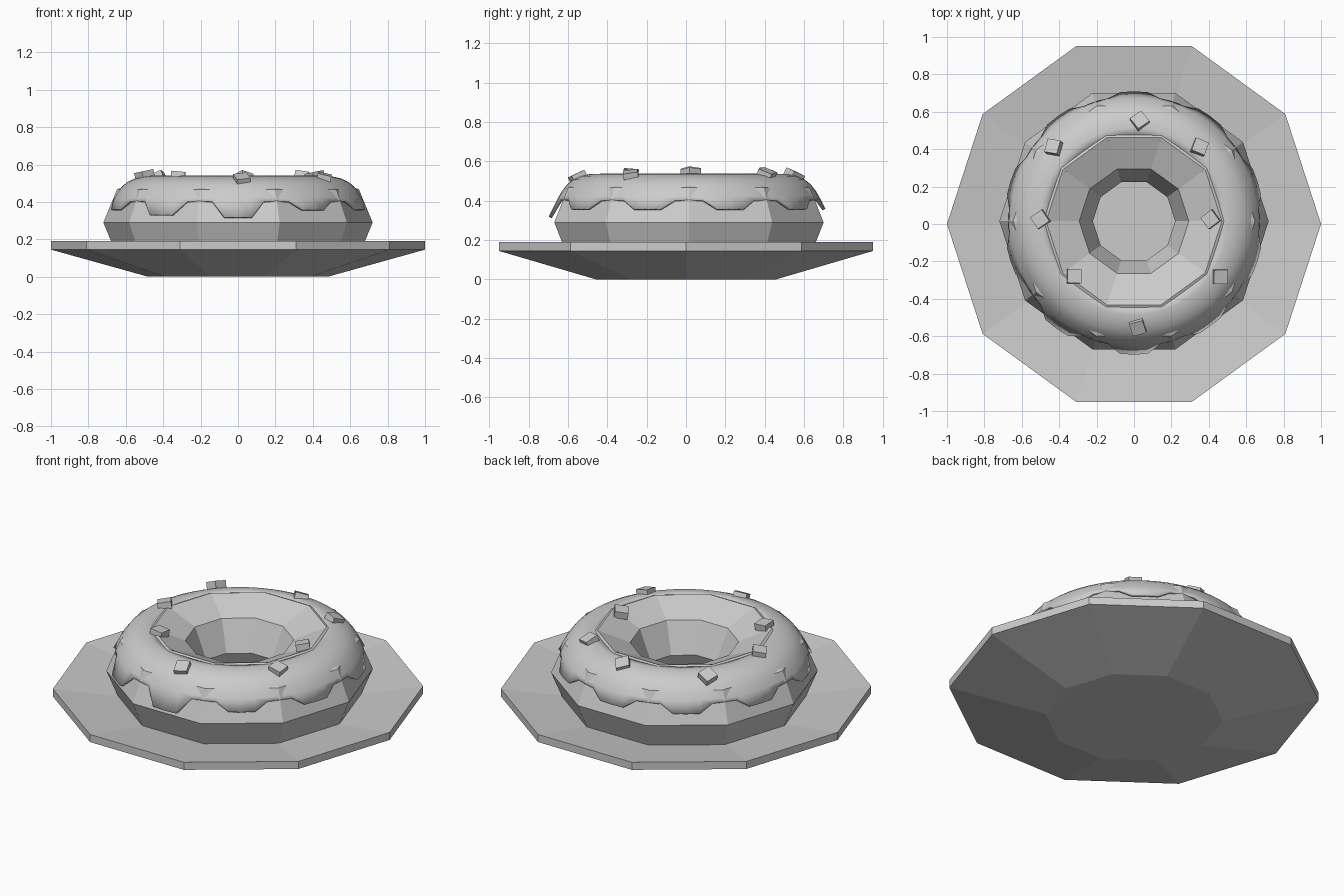
import bpy, bmesh, math
from mathutils import Vector, Matrix

if "Cube" in bpy.data.objects:
    bpy.data.objects.remove(bpy.data.objects["Cube"])

CY = 0.015            # small offset of the ring centre
R, r, ZC = 0.47, 0.25, 0.29


def finish(name, bm, smooth=False):
    bmesh.ops.recalc_face_normals(bm, faces=bm.faces)
    me = bpy.data.meshes.new(name)
    bm.to_mesh(me)
    bm.free()
    ob = bpy.data.objects.new(name, me)
    bpy.context.collection.objects.link(ob)
    for p in me.polygons:
        p.use_smooth = smooth
    return ob


def lathe(name, rings, n, cy=0, closed=False, caps=False, smooth=False):
    """rings: list of functions step -> (radius, z), swept in n steps from the front"""
    bm = bmesh.new()
    grid = []
    for f in rings:
        row = []
        for k in range(n):
            a = -math.pi / 2 + 2 * math.pi * (k + (0.5 if n == 10 else 0)) / n
            rad, z = f(k)
            row.append(bm.verts.new((rad * math.cos(a), cy + rad * math.sin(a), z)))
        grid.append(row)
    m = len(grid)
    for i in range(m if closed else m - 1):
        p, q = grid[i], grid[(i + 1) % m]
        for k in range(n):
            j = (k + 1) % n
            bm.faces.new((p[k], p[j], q[j], q[k]))
    if caps:
        bm.faces.new(grid[0])
        bm.faces.new(grid[-1])
    return finish(name, bm, smooth)


def const(p):
    return lambda k: p


# Ten-sided shallow dish
lathe("plate", [const(p) for p in [(0.48, 0), (1, 0.145), (1, 0.19), (0.48, 0.12)]],
      10, caps=True)

# Low-poly dough ring
section = [(R + r * math.cos(i * math.pi / 4), ZC + r * math.sin(i * math.pi / 4))
           for i in range(8)]
lathe("dough_ring", [const(p) for p in section], 10, CY, closed=True)


# Icing shell with ten drips; the front two hang lower
def drip_edge(k):
    if (k + 1) % 6 > 2:
        return (0.672, 0.405)
    drip = ((k + 1) // 6) % 10
    if drip == 0:
        return (0.713, 0.32)
    if drip == 9:
        return (0.708, 0.333)
    return (0.694, 0.36)


profile = [(0.45, 0.533), (0.50, 0.537), (0.55, 0.526), (0.59, 0.507),
           (0.62, 0.483), (0.645, 0.45), (0.66, 0.425)]
icing = lathe("icing", [const(p) for p in profile] + [drip_edge], 60, CY, smooth=True)
mod = icing.modifiers.new("thickness", 'SOLIDIFY')
mod.thickness = 0.014
mod.offset = -1

# Sprinkles: x, y, z, tilt outwards (deg), twist (deg)
sprinkles = [
    (0.03, 0.55, 0.53, 25, 40), (-0.43, 0.41, 0.53, 28, 30),
    (0.35, 0.41, 0.535, 22, 20), (-0.50, 0.025, 0.545, 12, 35),
    (0.41, 0.025, 0.54, -12, 35), (-0.32, -0.28, 0.54, -8, 45),
    (0.46, -0.28, 0.53, 15, 32), (0.02, -0.55, 0.52, 25, 15),
]
for i, (x, y, z, tilt, twist) in enumerate(sprinkles):
    out = math.atan2(y - CY, x)
    mat = (Matrix.Translation((x, y, z))
           @ Matrix.Rotation(out, 4, 'Z')
           @ Matrix.Rotation(math.radians(tilt), 4, 'Y')
           @ Matrix.Rotation(math.radians(twist), 4, 'Z')
           @ Matrix.Diagonal((0.075, 0.075, 0.04, 1)))
    bm = bmesh.new()
    bmesh.ops.create_cube(bm, size=1, matrix=mat)
    finish("sprinkle_%d" % (i + 1), bm)
